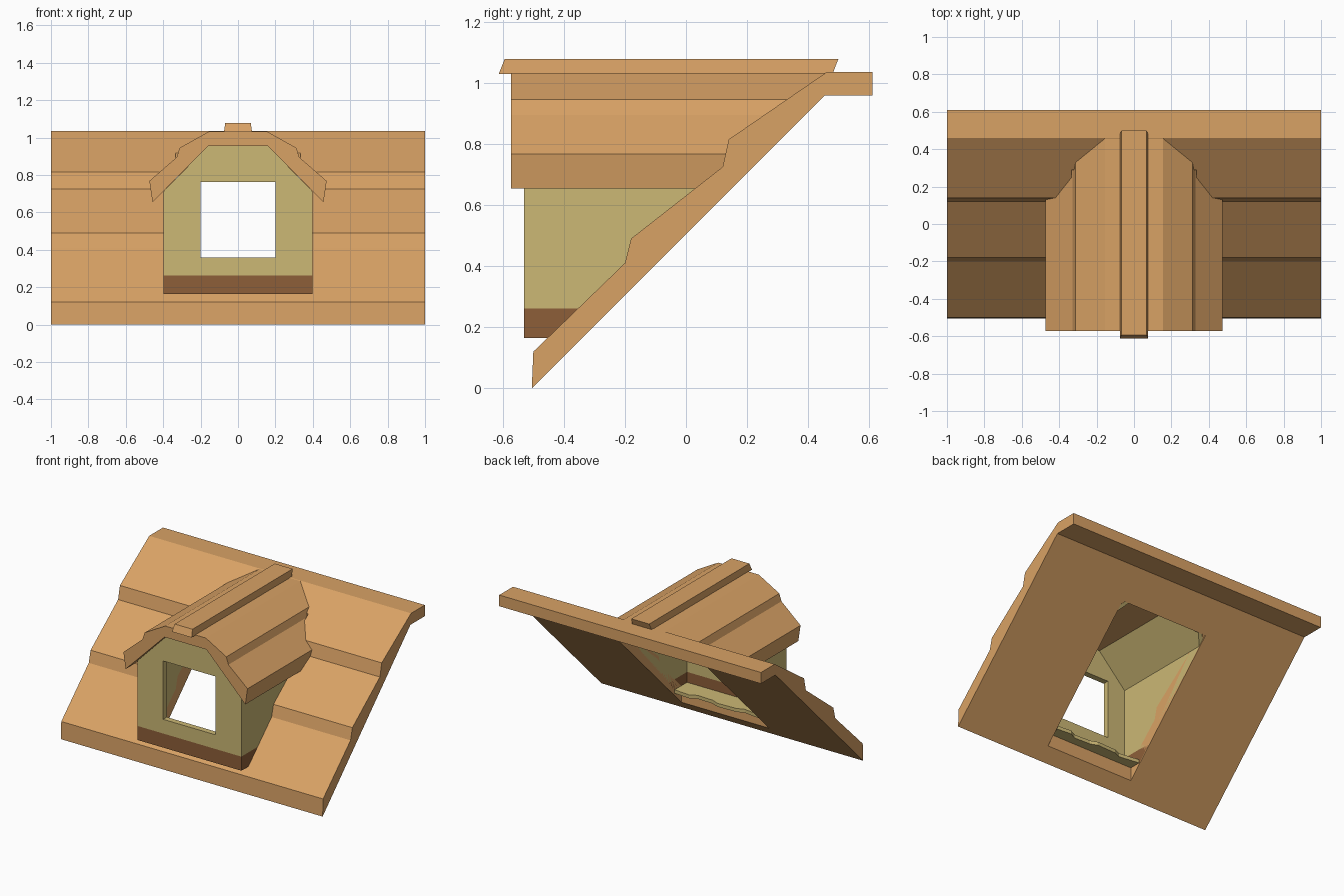
import bpy, bmesh

if "Cube" in bpy.data.objects:
    bpy.data.objects.remove(bpy.data.objects["Cube"])


def lin(c):
    c /= 255
    return c / 12.92 if c <= 0.04045 else ((c + 0.055) / 1.055) ** 2.4


def material(name, r, g, b):
    m = bpy.data.materials.new(name)
    m.diffuse_color = (lin(r), lin(g), lin(b), 1)
    m.use_nodes = True
    m.node_tree.nodes["Principled BSDF"].inputs["Base Color"].default_value = m.diffuse_color
    return m


ROOF = material("roof_orange_brown", 217, 162, 101)
WALL = material("wall_khaki", 204, 184, 117)
SILL = material("sill_dark_brown", 141, 95, 57)


def prism(name, pts, lo, hi, axis, mat=None):
    """Extrude a 2D outline from lo to hi along the given axis."""
    place = {"x": lambda p, t: (t, p[0], p[1]),
             "y": lambda p, t: (p[0], t, p[1]),
             "z": lambda p, t: (p[0], p[1], t)}[axis]
    bm = bmesh.new()
    f = bm.faces.new([bm.verts.new(place(p, lo)) for p in pts])
    new = bmesh.ops.extrude_face_region(bm, geom=[f])["geom"]
    for v in new:
        if isinstance(v, bmesh.types.BMVert):
            v.co["xyz".index(axis)] = hi
    bmesh.ops.recalc_face_normals(bm, faces=bm.faces)
    me = bpy.data.meshes.new(name)
    bm.to_mesh(me)
    bm.free()
    ob = bpy.data.objects.new(name, me)
    bpy.context.collection.objects.link(ob)
    if mat:
        me.materials.append(mat)
    return ob


def cut(ob, pts, lo, hi, axis):
    """Subtract a prism from an object."""
    cutter = prism("cutter", pts, lo, hi, axis)
    mod = ob.modifiers.new("cut", "BOOLEAN")
    mod.operation, mod.solver, mod.object = "DIFFERENCE", "EXACT", cutter
    bpy.context.view_layer.objects.active = ob
    bpy.ops.object.modifier_apply(modifier=mod.name)
    bpy.data.objects.remove(cutter)


def mirrored(half):
    return half + [(-x, z) for x, z in reversed(half)]


def rect(x0, x1, y0, y1):
    return [(x0, y0), (x1, y0), (x1, y1), (x0, y1)]


# everything below the underside of the main roof
BELOW_ROOF = [(-2, -1.485), (2, 2.515), (2, -2), (-2, -2)]

# main roof: three overlapping courses and a flat top edge
main_roof = prism("main_roof", [
    (-0.505, 0), (-0.5, 0.12), (-0.2, 0.41), (-0.18, 0.49), (0.12, 0.725),
    (0.14, 0.815), (0.46, 1.035), (0.61, 1.035), (0.61, 0.958), (0.453, 0.958)],
    -1, 1, "x", ROOF)
cut(main_roof, rect(-0.335, 0.335, -0.43, 0.29), -1, 2, "z")

# dormer walls: hollow body with a window opening
walls = prism("dormer_walls", mirrored([(0.397, 0.165), (0.397, 0.713), (0.16, 0.955)]),
              -0.53, 0.6, "y", WALL)
cut(walls, mirrored([(0.335, 0), (0.335, 0.745), (0.13, 0.956), (0.129, 1.1)]),
    -0.49, 0.8, "y")
cut(walls, rect(-0.2, 0.2, 0.36, 0.763), -0.7, -0.4, "y")
cut(walls, BELOW_ROOF, -1.5, 1.5, "x")

# dark sill band: wall faces below its top line
walls.data.materials.append(SILL)
bm = bmesh.new()
bm.from_mesh(walls.data)
bmesh.ops.bisect_plane(bm, geom=bm.verts[:] + bm.edges[:] + bm.faces[:],
                       plane_co=(0, 0, 0.262), plane_no=(0, 0, 1))
for f in bm.faces:
    f.material_index = int(f.calc_center_median().z < 0.262)
bm.to_mesh(walls.data)
bm.free()

# ledge inside the window, with an uneven back edge
prism("inner_ledge", [
    (-0.337, -0.492), (0.337, -0.492), (0.337, -0.355), (0.22, -0.345), (0.17, -0.37),
    (0.05, -0.365), (0.0, -0.345), (-0.14, -0.35), (-0.19, -0.37), (-0.337, -0.35)],
    0.166, 0.19, "z", WALL)

# dormer roof: stepped gambrel shell
half = [(0.457, 0.655), (0.474, 0.768), (0.328, 0.895), (0.312, 0.945), (0.155, 1.033)]
under = [(-0.16, 0.955), (0.16, 0.955)]
dormer_roof = prism("dormer_roof", mirrored(half) + under, -0.573, 0.6, "y", ROOF)
cut(dormer_roof, BELOW_ROOF, -1.5, 1.5, "x")

# ridge cap with slanted ends
cap = prism("ridge_cap", [(0.075, 1.03), (0.068, 1.078), (-0.068, 1.078), (-0.075, 1.03)],
            -0.613, 0.48, "y", ROOF)
for v in cap.data.vertices:
    if v.co.z > 1.05:
        v.co.y += 0.019
